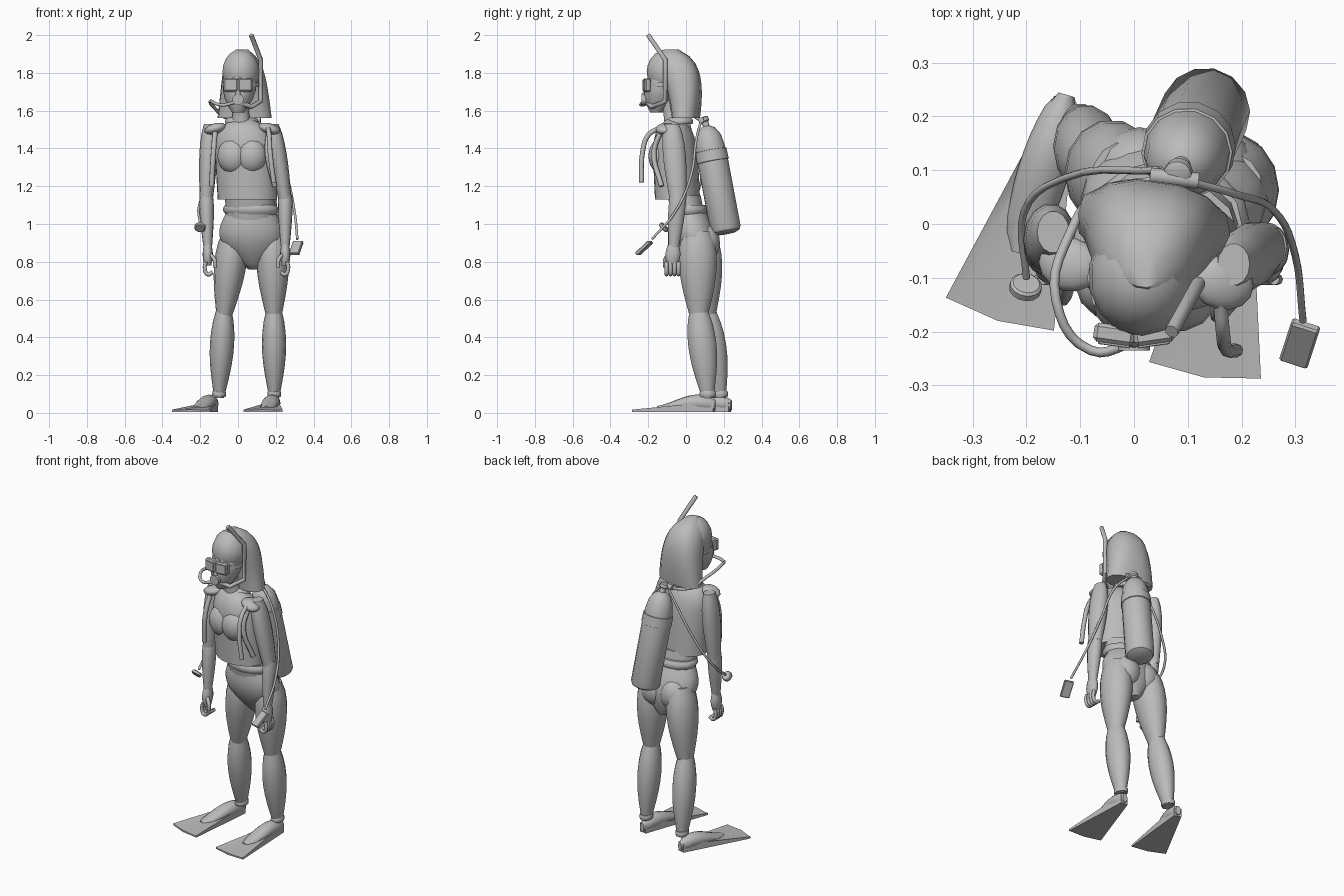
import bpy, bmesh
from math import sin, cos, pi, tau, radians, copysign
from mathutils import Vector, Matrix

if "Cube" in bpy.data.objects:
    bpy.data.objects.remove(bpy.data.objects["Cube"])

grey = bpy.data.materials.new("plain grey")
grey.use_nodes = True
shade = (.5, .5, .5, 1)
grey.diffuse_color = shade
grey.node_tree.nodes["Principled BSDF"].inputs["Base Color"].default_value = shade


def link(name, data, angle):
    ob = bpy.data.objects.new(name, data)
    bpy.context.collection.objects.link(ob)
    data.materials.append(grey)
    bpy.ops.object.select_all(action='DESELECT')
    ob.select_set(True)
    bpy.context.view_layer.objects.active = ob
    if ob.type == 'CURVE':
        bpy.ops.object.convert(target='MESH')
    bpy.ops.object.shade_smooth_by_angle(angle=radians(angle))


def finish(name, bm, angle):
    bmesh.ops.recalc_face_normals(bm, faces=bm.faces)
    mesh = bpy.data.meshes.new(name)
    bm.to_mesh(mesh)
    bm.free()
    link(name, mesh, angle)


def skin(name, rings, angle=50):
    """Join equal rings of points into a closed skin."""
    bm = bmesh.new()
    loops = [[bm.verts.new(p) for p in ring] for ring in rings]
    for low, high in zip(loops, loops[1:]):
        for i in range(len(low)):
            bm.faces.new((low[i - 1], low[i], high[i], high[i - 1]))
    bm.faces.new(loops[0])
    bm.faces.new(loops[-1])
    finish(name, bm, angle)


def body(name, start, end, wide, deep, yaw=0, steps=8, sides=14, lean=1, boxy=1):
    """Stack of level ellipses from start to end, sized by two rules."""
    turn = Matrix.Rotation(radians(yaw), 3, 'Z')
    a, b = Vector(start), Vector(end)
    rings = []
    for k in range(steps + 1):
        f = k / steps
        centre = a.lerp(b, f ** lean)
        centre.z = a.z + (b.z - a.z) * f
        ring = []
        for i in range(sides):
            c, s = cos(tau * i / sides), sin(tau * i / sides)
            p = Vector((wide(f) * copysign(abs(c) ** boxy, c), deep(f) * copysign(abs(s) ** boxy, s), 0))
            ring.append(centre + turn @ p)
        rings.append(ring)
    skin(name, rings)


def limb(name, start, end, first, last, swell, depth=1.2, peak=1):
    """Tapered part with one swelling along its length."""
    def width(f):
        return first + (last - first) * f + swell * sin(pi * f ** peak)
    body(name, start, end, width, lambda f: depth * width(f))


def dome(f, power):
    return max(.1, 1 - f ** power) ** .5


def lathe(name, start, end, profile, sides=14):
    """Round part along an axis: (fraction, radius)."""
    a, d = Vector(start), Vector(end) - Vector(start)
    turn = d.to_track_quat('Z', 'Y').to_matrix()
    spokes = [turn @ Vector((cos(tau * i / sides), sin(tau * i / sides), 0)) for i in range(sides)]
    skin(name, [[a + d * f + r * spoke for spoke in spokes] for f, r in profile], 40)


def ball(name, centre, size, yaw=0, roll=0):
    bm = bmesh.new()
    turn = Matrix.Rotation(radians(yaw), 4, 'Z') @ Matrix.Rotation(radians(roll), 4, 'Y')
    place = Matrix.Translation(centre) @ turn @ Matrix.Diagonal((*size, 1))
    bmesh.ops.create_uvsphere(bm, u_segments=14, v_segments=10, radius=1, matrix=place)
    finish(name, bm, 60)


def block(name, centre, size, yaw=0, tilt=0):
    bm = bmesh.new()
    turn = Matrix.Rotation(radians(yaw), 4, 'Z') @ Matrix.Rotation(radians(tilt), 4, 'X')
    bmesh.ops.create_cube(bm, size=1, matrix=Matrix.Translation(centre) @ turn @ Matrix.Diagonal((*size, 1)))
    bmesh.ops.bevel(bm, geom=bm.edges[:], offset=min(size) / 5, segments=1, affect='EDGES')
    finish(name, bm, 30)


def tube(name, points, radius, handle='AUTO'):
    curve = bpy.data.curves.new(name, 'CURVE')
    curve.dimensions = '3D'
    curve.bevel_depth, curve.bevel_resolution, curve.resolution_u = radius, 2, 5
    curve.use_fill_caps = True
    spline = curve.splines.new('BEZIER')
    spline.bezier_points.add(len(points) - 1)
    for knot, p in zip(spline.bezier_points, points):
        knot.co = p
        knot.handle_left_type = knot.handle_right_type = handle
    link(name, curve, 50)


# Head, neck and long hair
limb("head", (0, -.155, 1.59), (.02, -.08, 1.91), .032, .03, .058, depth=1.1, peak=.9)
ball("skull", (.015, -.098, 1.805), (.1, .11, .12))
limb("neck", (.02, -.06, 1.5), (.01, -.09, 1.66), .06, .05, -.01, depth=1)
body("hair", (.035, 0, 1.56), (.02, -.08, 1.925), lambda f: (.145 - .045 * f) * dome(f, 6),
     lambda f: (.07 + .05 * f) * dome(f, 6), yaw=-8, steps=10, lean=2.4, boxy=.8)
ball("nose", (0, -.21, 1.69), (.015, .02, .025))

# Diving mask with two lenses and a strap
for side in (-1, 1):
    block("mask_lens", (side * .037, -.205, 1.735), (.076, .035, .072), yaw=side * 8)
    block("lens_glass", (side * .037, -.224, 1.735), (.06, .006, .055), yaw=side * 8)
body("mask_strap", (.013, -.1, 1.725), (.013, -.1, 1.75), lambda f: .1, lambda f: .108, steps=1)

# Snorkel and regulator
tube("snorkel", [(.07, -.2, 2), (.12, -.11, 1.87), (.12, -.11, 1.65), (.07, -.18, 1.62), (.01, -.2, 1.64)],
     .013, 'VECTOR')
lathe("regulator", (0, -.18, 1.66), (0, -.235, 1.66), [(0, .02), (.5, .02), (.6, .03), (1, .03)])
tube("regulator_hose", [(0, -.22, 1.65), (-.08, -.235, 1.63), (-.145, -.14, 1.65), (-.12, -.02, 1.61),
                        (-.06, .06, 1.56), (.04, .08, 1.54)], .009)

# Torso in a short vest, with belt and hips
body("torso", (.05, -.045, 1.13), (.025, -.065, 1.555), lambda f: .16 * dome(f, 8),
     lambda f: .118 * dome(f, 6), yaw=-10, steps=12, sides=18)
for x, y in ((-.025, -.115), (.07, -.13)):
    ball("bust", (x, y, 1.36), (.085, .07, .095), yaw=-10)
body("waist", (.07, .02, 1), (.06, -.01, 1.15), lambda f: .13, lambda f: .09, steps=1)
body("belt", (.07, .015, 1.05), (.066, .01, 1.1), lambda f: .135 + .013 * sin(pi * f),
     lambda f: .095 + .01 * sin(pi * f), yaw=-5, steps=4)
body("pelvis", (.085, .085, .76), (.068, .02, 1.06), lambda f: .03 + .1 * f + .088 * sin(pi * f),
     lambda f: .045 + .045 * f + .045 * sin(pi * f), steps=10, sides=18)
for x in (.01, .14):
    ball("buttock", (x, .1, .9), (.085, .08, .1))


# Swim fins: foot pocket and flared blade
def fin(name, heel, toe):
    h, t = Vector((*heel, 0)), Vector((*toe, 0))
    along = t - h
    across = Vector((-along.y, along.x, 0)).normalized()

    def at(f, s, z):
        return h + along * f + across * s + Vector((0, 0, z))

    rings = []
    for k in range(11):
        f = k / 10
        width = .015 + .032 * sin(pi * f) ** .5
        half = .012 + .045 * sin(pi * (f * .8 + .12)) * (1 - f) ** .8
        rings.append([at(f * .7, width * cos(tau * i / 12), half * (1 + sin(tau * i / 12)) + .012)
                      for i in range(12)])
    skin(name + "_foot_pocket", rings)
    rings = []
    for f in (.02, .3, .6, .85, 1):
        w, top = .02 + .085 * f, .06 - .043 * f
        rings.append([at(f - .03 * f * abs(s), s * w, z) for s, z in (
            (-1, .006), (0, .006), (1, .006), (1, top), (.75, top * .85), (0, top), (-.75, top * .85), (-1, top))])
    skin(name + "_blade", rings, 30)


# Legs, each from hip to knee to ankle
for side, hip, knee, ankle, heel, toe in (
        ("right", (-.02, .08), (-.075, .11), (-.1, .18), (-.125, .24), (-.253, -.18)),
        ("left", (.18, .06), (.19, .068), (.192, .115), (.195, .155), (.13, -.285))):
    limb(side + "_thigh", (*hip, .96), (*knee, .49), .06, .036, .035, peak=.75)
    limb(side + "_calf", (*knee, .54), (*ankle, .08), .042, .026, .029, peak=.85)
    limb(side + "_ankle_cuff", (*ankle, .085), (*ankle, .115), .034, .034, .003)
    fin(side + "_fin", heel, toe)

# Arms and hands
for side, s, shoulder, elbow, wrist in (
        ("right", 1, (-.15, -.015, 1.53), (-.168, -.04, 1.12), (-.16, -.068, .87)),
        ("left", -1, (.185, -.075, 1.53), (.25, -.042, 1.12), (.25, -.065, .87))):
    limb(side + "_upper_arm", shoulder, elbow, .03, .034, .016, depth=1.3, peak=.7)
    limb(side + "_forearm", (*elbow[:2], 1.16), wrist, .034, .022, .008, peak=.7)
    x = wrist[0]
    limb(side + "_palm", (x, -.067, .89), (x, -.072, .78), .02, .018, .008, depth=1.5)
    for i in range(4):
        y = .021 * i - .103
        tube(side + "_finger", [(x - s * .01, y, .8), (x - s * .016, y, .765), (x, y, .733),
                                (x + s * .025, y, .745)], .0105)
    tube(side + "_thumb", [(x + s * .012, -.09, .84), (x + s * .036, -.11, .81), (x + s * .038, -.11, .77)], .011)

# Vest shoulder pads, straps and collar
for side, x, y, low, roll in (("right", -.12, -.075, -.14, -15), ("left", .165, -.11, .195, 15)):
    ball(side + "_shoulder_pad", (x, y, 1.505), (.06, .05, .028), yaw=-15, roll=roll)
    tube(side + "_strap", [(x, y - .02, 1.5), (x - .01, y - .06, 1.38), (low, -.13, 1.2)], .014)
tube("inflator_hose", [(.16, -.14, 1.51), (.165, -.2, 1.47), (.17, -.23, 1.38), (.19, -.235, 1.22)], .013)
limb("collar", (.02, -.035, 1.53), (.02, -.035, 1.565), .085, .07, .01, depth=.85)

# Air tank, band and valve
base, neck = Vector((.135, .213, .955)), Vector((.087, .107, 1.52))
lathe("air_tank", base, neck, [(-.01, .05), (.01, .075), (.04, .083), (.7, .083), (.8, .079), (.9, .069),
                               (.97, .045), (1, .015)])
lathe("tank_band", base.lerp(neck, .66), base.lerp(neck, .77), [(0, .08), (.05, .087), (.95, .085), (1, .075)])
lathe("tank_valve", neck, (.08, .09, 1.565), [(-.5, .018), (.4, .018), (.5, .026), (.9, .026), (1, .018)])
lathe("valve_knob", (.03, .09, 1.55), (.12, .08, 1.55), [(0, .015), (1, .015)])

# Gauge hoses
tube("right_gauge_hose", [(.05, .1, 1.54), (-.13, .085, 1.25), (-.205, .02, 1.1), (-.2, -.1, 1)], .007)
lathe("right_gauge", (-.2, -.11, .99), (-.203, -.125, .975), [(0, .025), (.2, .03), (.8, .03), (1, .025)])
tube("left_gauge_hose", [(.1, .08, 1.55), (.19, .055, 1.45), (.26, .025, 1.25), (.3, -.06, 1.06),
                         (.314, -.18, .92)], .007)
block("left_gauge_console", (.308, -.222, .873), (.055, .1, .02), yaw=-18, tilt=42)
